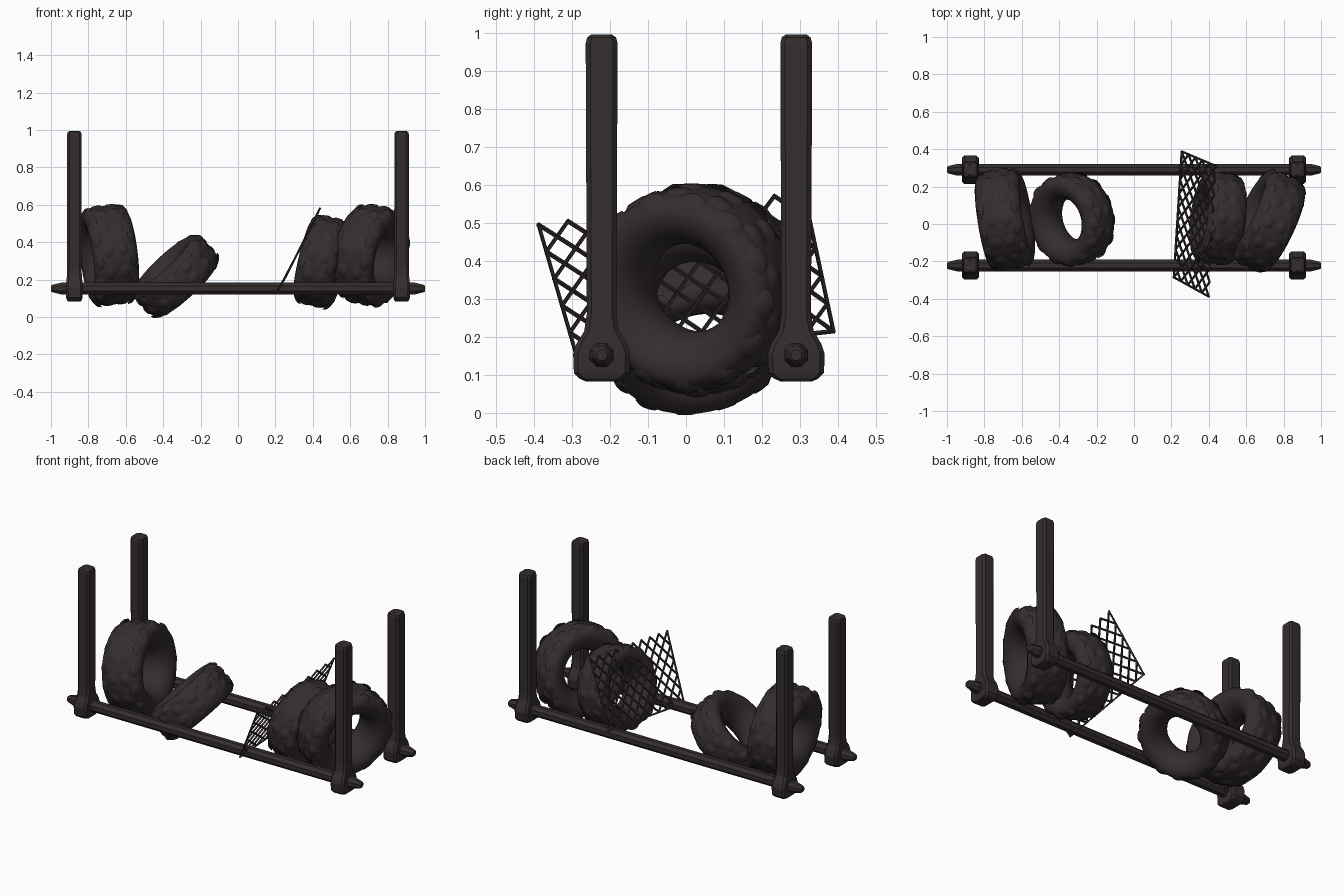
import bpy, bmesh, math
from mathutils import Vector, Matrix

if "Cube" in bpy.data.objects:
    bpy.data.objects.remove(bpy.data.objects["Cube"])

mat = bpy.data.materials.new("charcoal brown")
mat.diffuse_color = (0.035, 0.026, 0.026, 1)
mat.use_nodes = True
mat.node_tree.nodes["Principled BSDF"].inputs["Base Color"].default_value = mat.diffuse_color


def finish(name, bm, smooth=None):
    bmesh.ops.recalc_face_normals(bm, faces=bm.faces[:])
    me = bpy.data.meshes.new(name)
    bm.to_mesh(me)
    bm.free()
    me.materials.append(mat)
    ob = bpy.data.objects.new(name, me)
    bpy.context.collection.objects.link(ob)
    if smooth:
        bpy.ops.object.select_all(action='DESELECT')
        ob.select_set(True)
        bpy.context.view_layer.objects.active = ob
        bpy.ops.object.shade_smooth_by_angle(angle=math.radians(smooth))
    return ob


def loft(bm, rings, caps=True, closed=False):
    vs = [[bm.verts.new(p) for p in r] for r in rings]
    n = len(vs[0])
    pairs = list(zip(vs, vs[1:])) + ([(vs[-1], vs[0])] if closed else [])
    for a, b in pairs:
        for i in range(n):
            bm.faces.new((a[i], a[(i + 1) % n], b[(i + 1) % n], b[i]))
    if caps:
        bm.faces.new(vs[0])
        bm.faces.new(vs[-1])


def chamfered(cx, cy, z, hx, hy, c=0.012):
    pts = [(hx, hy - c), (hx - c, hy), (c - hx, hy), (-hx, hy - c),
           (-hx, c - hy), (c - hx, -hy), (hx - c, -hy), (hx, c - hy)]
    return [(cx + x, cy + y, z) for x, y in pts]


# Posts with flared feet, and rails through them
post_profile = [(0.083, 0.034, 0.042), (0.09, 0.04, 0.058), (0.105, 0.044, 0.073),
                (0.155, 0.045, 0.075), (0.182, 0.044, 0.066), (0.215, 0.04, 0.046),
                (0.26, 0.039, 0.039), (0.972, 0.039, 0.042), (0.988, 0.036, 0.038),
                (0.995, 0.024, 0.028)]
rail_profile = [(0.83, 0.034), (0.945, 0.034), (0.96, 0.03), (0.992, 0.022), (1.0, 0.015)]
rail_profile = [(-x, r) for x, r in reversed(rail_profile)] + rail_profile
for side, y in (("front", -0.222), ("back", 0.29)):
    for end, x in (("left", -0.875), ("right", 0.875)):
        bm = bmesh.new()
        loft(bm, [chamfered(x, y, z, hx, hy) for z, hx, hy in post_profile])
        finish(f"{side}_{end}_post", bm)
    bm = bmesh.new()
    loft(bm, [[(x, y + r * math.cos((k + .5) * math.pi / 4),
                0.152 + r * math.sin((k + .5) * math.pi / 4)) for k in range(8)]
              for x, r in rail_profile])
    finish(f"{side}_rail", bm)


# Tyres: lathed rounded section around local x, plus soft low tread lugs
def tyre(name, centre, axis, R, w=1.0):
    half = [(0.44, 0), (0.465, 0.15), (0.54, 0.28), (0.66, 0.375), (0.8, 0.41),
            (0.9, 0.375), (0.955, 0.27), (0.978, 0.13), (0.98, 0)]
    prof = half + [(r, -x) for r, x in half[-2:0:-1]]
    bm = bmesh.new()
    N = 40
    loft(bm, [[(x * R * w, r * R * math.cos(a), r * R * math.sin(a)) for r, x in prof]
              for a in (2 * math.pi * i / N for i in range(N))], caps=False, closed=True)
    n = 13
    for i in range(n):
        for s in (-1, 1):
            for r, x, tilt, off in ((0.976, 0.135, 6, 0), (0.918, 0.335, 50, 0.5)):
                a = 2 * math.pi * (i + off) / n
                m = (Matrix.Rotation(a, 4, 'X') @ Matrix.Translation((s * x * R * w, 0, r * R))
                     @ Matrix.Rotation(s * math.radians(tilt), 4, 'Y')
                     @ Matrix.Diagonal((0.9, 1.1, 1, 1)))
                bmesh.ops.create_cone(bm, cap_ends=True, segments=8, radius1=0.15 * R,
                                      radius2=0.085 * R, depth=0.046 * R, matrix=m)
    ob = finish(name, bm, 60)
    q = Vector(axis).normalized().to_track_quat('X', 'Z')
    ob.matrix_world = Matrix.Translation(centre) @ q.to_matrix().to_4x4()


tyre("left_standing_tyre", (-0.69, 0.025, 0.33), (1, 0.16, 0.12), 0.27, 1.1)
tyre("left_leaning_tyre", (-0.332, 0.025, 0.218), (-0.67, -0.17, 0.72), 0.247)
tyre("right_inner_tyre", (0.45, 0.03, 0.295), (1, -0.12, -0.24), 0.246, 1.05)
tyre("right_outer_tyre", (0.712, 0.015, 0.33), (0.9, -0.42, -0.18), 0.27, 1.05)

# Tilted mesh panel: diamond lattice with border wires on three sides
c00, c10 = Vector((0.213, -0.285, 0.14)), Vector((0.255, 0.388, 0.215))
c01, c11 = Vector((0.40, -0.388, 0.495)), Vector((0.438, 0.31, 0.58))
NI, NJ = 18, 10


def node(i, j):
    u, v = i / NI, j / NJ
    return c00.lerp(c10, u).lerp(c01.lerp(c11, u), v)


bm = bmesh.new()


def wire(p, q, r=0.006):
    d = q - p
    m = Matrix.Translation((p + q) / 2) @ d.to_track_quat('Z', 'X').to_matrix().to_4x4()
    bmesh.ops.create_cone(bm, cap_ends=True, segments=4, radius1=r, radius2=r,
                          depth=d.length + r, matrix=m)


for i in range(NI):
    for j in range(NJ):
        if (i + j) % 2 == 0:
            wire(node(i, j), node(i + 1, j + 1))
        else:
            wire(node(i + 1, j), node(i, j + 1))
wire(c00, c01)
wire(c10, c11)
wire(c00, c10)
finish("wire_mesh_panel", bm)
